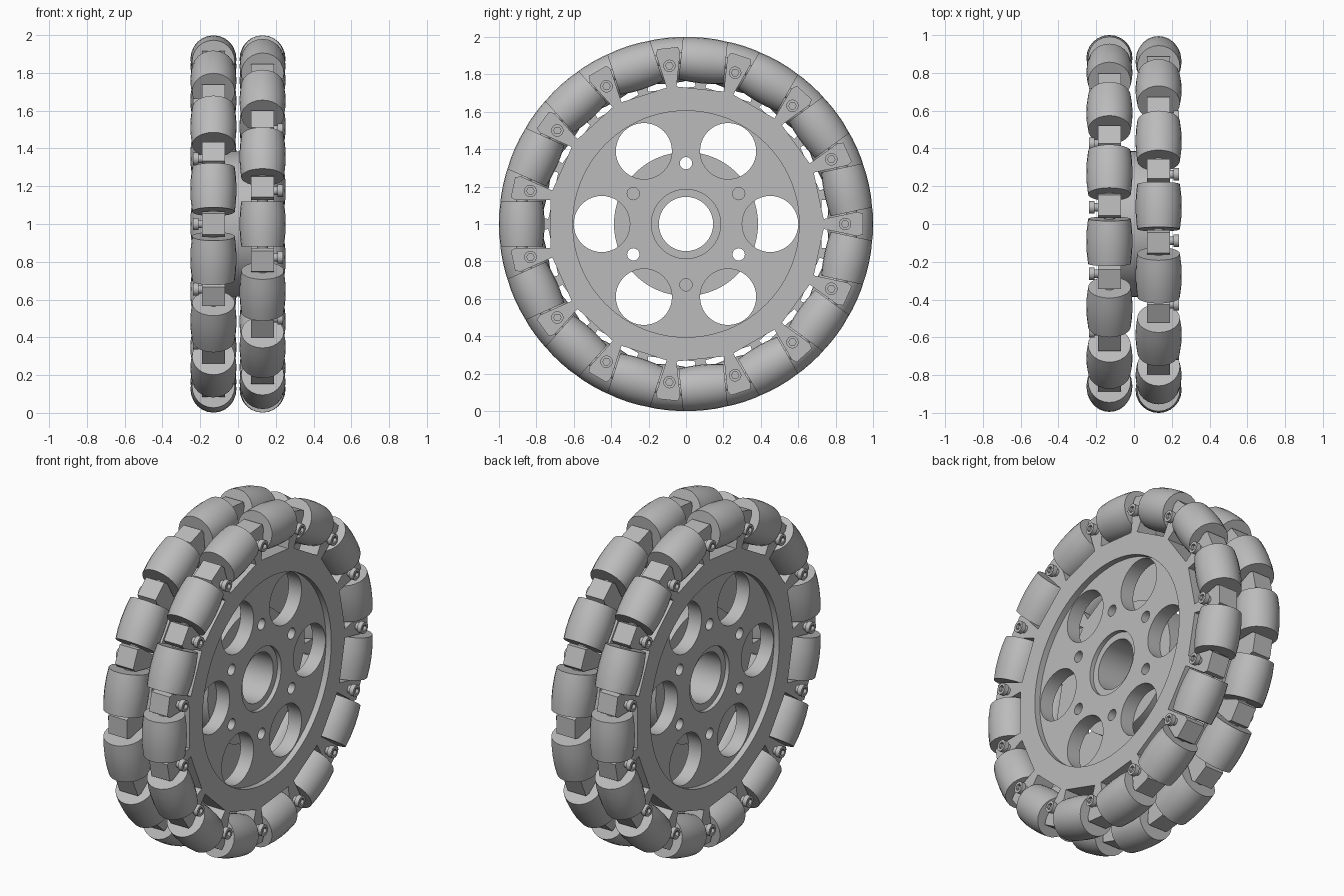
import bpy, bmesh, math
from mathutils import Matrix, Vector

cube = bpy.data.objects.get("Cube")
if cube:
    bpy.data.objects.remove(cube)

COUNT = 15                       # rollers per wheel
STEP = 2 * math.pi / COUNT
HUB = Vector((0, 0, 1))          # axle centre

gray = bpy.data.materials.new("light_gray")
gray.use_nodes = True
gray.diffuse_color = (0.5, 0.5, 0.5, 1)
gray.node_tree.nodes["Principled BSDF"].inputs["Base Color"].default_value = (0.5, 0.5, 0.5, 1)

# Local x, y, z become world y, z, x
AXLE = Matrix(((0, 0, 1, 0), (1, 0, 0, 0), (0, 1, 0, 0), (0, 0, 0, 1)))
SIDES = {"left": Matrix.Translation(HUB),
         "right": Matrix.Translation(HUB) @ Matrix.Rotation(math.pi, 4, 'Z')}


def place(name, mesh, matrix):
    obj = bpy.data.objects.new(name, mesh)
    bpy.context.collection.objects.link(obj)
    obj.matrix_world = matrix
    return obj


def finish(mesh):
    mesh.materials.clear()
    mesh.materials.append(gray)
    mesh.shade_smooth()
    mesh.set_sharp_from_angle(angle=math.radians(30))
    return mesh


def polar(r, a, t=0.0):
    """Point at radius r along angle a, moved t sideways."""
    return (r * math.cos(a) - t * math.sin(a), r * math.sin(a) + t * math.cos(a))


def circle(r, centre=(0, 0), n=64):
    return [(centre[0] + r * math.cos(2 * math.pi * i / n),
             centre[1] + r * math.sin(2 * math.pi * i / n)) for i in range(n)]


def plate(name, loops, x0, x1):
    """Flat plate from an outline and its holes, spanning x0 to x1."""
    curve = bpy.data.curves.new(name + "_outline", 'CURVE')
    curve.dimensions = '2D'
    curve.fill_mode = 'BOTH'
    curve.extrude = (x1 - x0) / 2
    for loop in loops:
        spline = curve.splines.new('POLY')
        spline.points.add(len(loop) - 1)
        for point, (u, v) in zip(spline.points, loop):
            point.co = (u, v, 0, 1)
        spline.use_cyclic_u = True
    temp = place(name + "_temp", curve, Matrix())
    graph = bpy.context.evaluated_depsgraph_get()
    mesh = bpy.data.meshes.new_from_object(temp.evaluated_get(graph))
    bpy.data.objects.remove(temp)
    bpy.data.curves.remove(curve)
    bm = bmesh.new()
    bm.from_mesh(mesh)
    bmesh.ops.remove_doubles(bm, verts=bm.verts, dist=1e-5)
    bmesh.ops.transform(bm, verts=bm.verts,
                        matrix=Matrix.Translation(((x0 + x1) / 2, 0, 0)) @ AXLE)
    bmesh.ops.recalc_face_normals(bm, faces=bm.faces)
    bm.to_mesh(mesh)
    bm.free()
    mesh.name = name
    return finish(mesh)


def lathe(name, profile, steps, hex_radius=None):
    """Revolve (x, radius) points about the x axis; one radius may be hexagonal."""
    bm = bmesh.new()
    verts = [bm.verts.new((x, r, 0)) for x, r in profile]
    edges = [bm.edges.new(pair) for pair in zip(verts, verts[1:])]
    bmesh.ops.spin(bm, geom=verts + edges, axis=(1, 0, 0), cent=(0, 0, 0),
                   angle=2 * math.pi, steps=steps)
    bmesh.ops.remove_doubles(bm, verts=bm.verts, dist=1e-5)
    if hex_radius:
        for v in bm.verts:
            if abs(math.hypot(v.co.y, v.co.z) - hex_radius) < 1e-4:
                a = math.atan2(v.co.z, v.co.y) % (math.pi / 3) - math.pi / 6
                k = math.cos(math.pi / 6) / math.cos(a)
                v.co.y *= k
                v.co.z *= k
    bmesh.ops.recalc_face_normals(bm, faces=bm.faces)
    mesh = bpy.data.meshes.new(name)
    bm.to_mesh(mesh)
    bm.free()
    return finish(mesh)


# Rim outline: a pocket for each roller, a chamfered finger between them
rim_outline = []
for i in range(COUNT):
    finger, pocket = i * STEP, (i + 0.5) * STEP
    rim_outline += [polar(0.945, finger, -0.055), polar(0.945, finger, 0.055)]
    rim_outline += [polar(r, pocket, t) for r, t in
                    ((0.91, -0.127), (0.725, -0.127), (0.725, 0.127), (0.91, 0.127))]

# Hole patterns
sixth = math.pi / 3
windows = [circle(0.15, polar(0.45, i * sixth), 40) for i in range(6)]
screw_holes = [circle(0.033, polar(0.325, (i + 0.5) * sixth), 20) for i in range(6)]
bore, seat = circle(0.145), circle(0.185)

wheel_parts = {
    "rim": plate("rim", [rim_outline, circle(0.605, n=90)], 0.07, 0.19),
    "web": plate("web", [circle(0.605, n=90), bore] + windows + screw_holes, 0.07, 0.13),
    "web_face": plate("web_face", [circle(0.605, n=90), seat] + windows + screw_holes, 0.13, 0.155),
}

# Barrel roller and socket-head bolt
roller = lathe("roller", [(-0.12, 0), (-0.12, 0.113), (-0.06, 0.12), (0, 0.122),
                          (0.06, 0.12), (0.12, 0.113), (0.12, 0)], 24)
axle_pin = lathe("axle_pin", [(-0.15, 0), (-0.15, 0.03), (0.15, 0.03), (0.15, 0)], 16)
bolt = lathe("bolt", [(0.18, 0.022), (0.21, 0.022), (0.21, 0.033), (0.237, 0.033),
                      (0.237, 0.02), (0.22, 0.02), (0.22, 0)], 24, hex_radius=0.02)

# Two wheels, half a roller out of step
for side, base in SIDES.items():
    for part, mesh in wheel_parts.items():
        place(f"{side}_{part}", mesh, base)
    for i in range(COUNT):
        y, z = polar(0.85, i * STEP)
        place(f"{side}_bolt_{i + 1}", bolt, base @ Matrix.Translation((0, y, z)))
        a = (i + 0.5) * STEP
        y, z = polar(0.878, a)
        tangent = (base @ Matrix.Translation((0.13, y, z)) @ Matrix.Rotation(a, 4, 'X')
                   @ Matrix.Rotation(math.pi / 2, 4, 'Y'))
        # Turn the lathe axis from radial-normal to the rim tangent
        tangent = tangent @ Matrix.Rotation(math.pi, 4, 'Y')
        place(f"{side}_roller_{i + 1}", roller, tangent)
        place(f"{side}_axle_pin_{i + 1}", axle_pin, tangent)

# Spacer joining the wheels
spacer = plate("spacer", [circle(0.385), bore] + screw_holes[1::2], -0.07, 0.07)
for_hub = place("spacer", spacer, Matrix.Translation(HUB))
